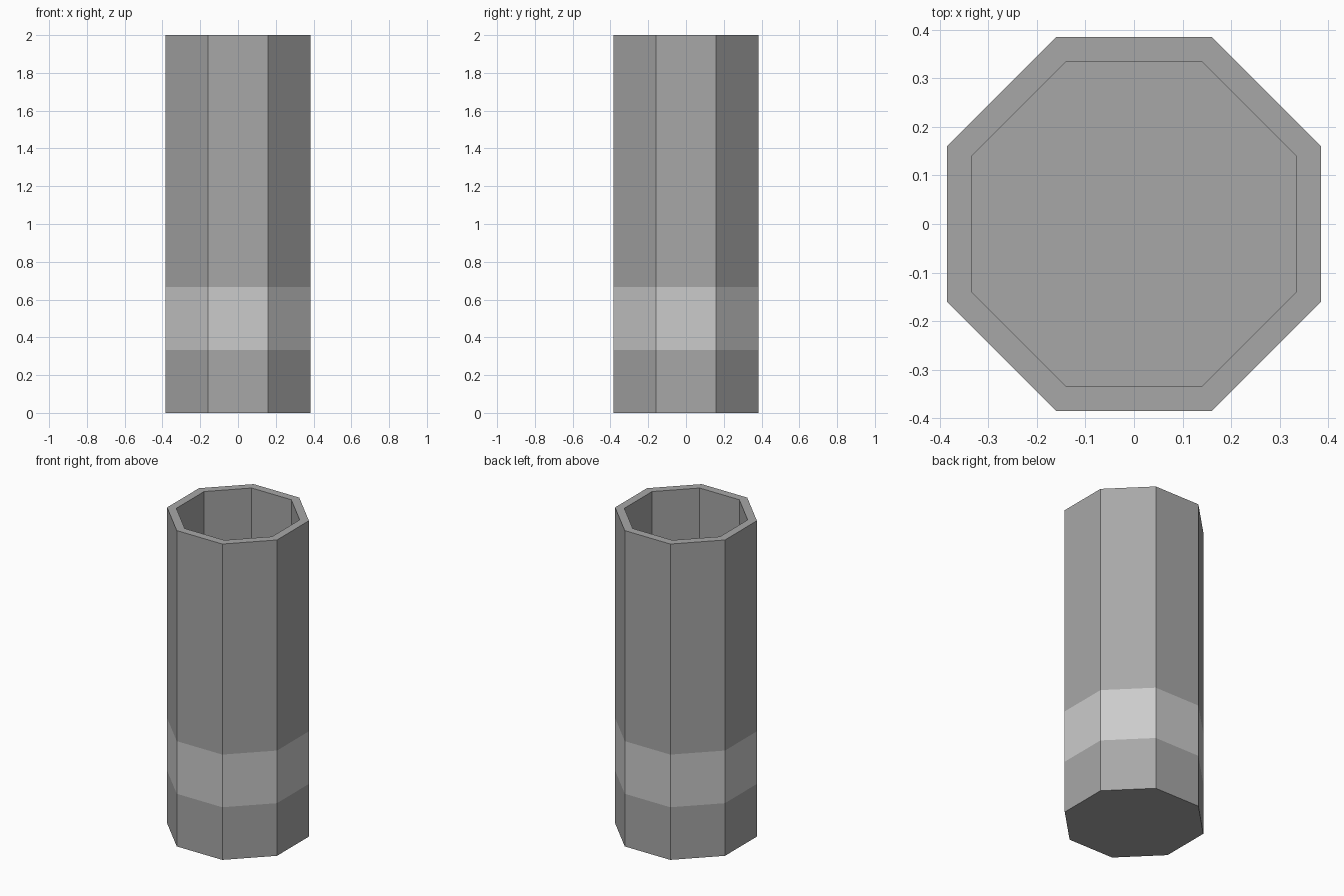
import bpy, bmesh, math

if "Cube" in bpy.data.objects:
    bpy.data.objects.remove(bpy.data.objects["Cube"])

SIDES = 8
OUTER, INNER = 0.385, 0.335   # distance from axis to flat sides


def material(name, v):
    m = bpy.data.materials.new(name)
    m.diffuse_color = (v, v, v, 1)
    m.use_nodes = True
    m.node_tree.nodes["Principled BSDF"].inputs["Base Color"].default_value = m.diffuse_color
    return m


# Octagonal open container: profile of (flat radius, height), bottom outside to floor inside
profile = [(OUTER, 0), (OUTER, 1 / 3), (OUTER, 2 / 3), (OUTER, 2), (INNER, 2), (INNER, 0.05)]
bm = bmesh.new()
rings = []
for r, z in profile:
    R = r / math.cos(math.pi / SIDES)
    angles = [(i + 0.5) * 2 * math.pi / SIDES for i in range(SIDES)]
    rings.append([bm.verts.new((R * math.cos(a), R * math.sin(a), z)) for a in angles])

# Walls, with the flush lighter band between the first two loops
for k, (lo, hi) in enumerate(zip(rings, rings[1:])):
    for i in range(SIDES):
        j = (i + 1) % SIDES
        f = bm.faces.new((lo[i], lo[j], hi[j], hi[i]))
        f.material_index = 1 if k == 1 else 0

# Base underside and inner floor
bm.faces.new(rings[0][::-1])
bm.faces.new(rings[-1])

mesh = bpy.data.meshes.new("octagonal_container")
bm.to_mesh(mesh)
bm.free()
mesh.materials.append(material("body_grey", 0.39))
mesh.materials.append(material("band_grey", 0.55))
bpy.context.collection.objects.link(bpy.data.objects.new("octagonal_container", mesh))
